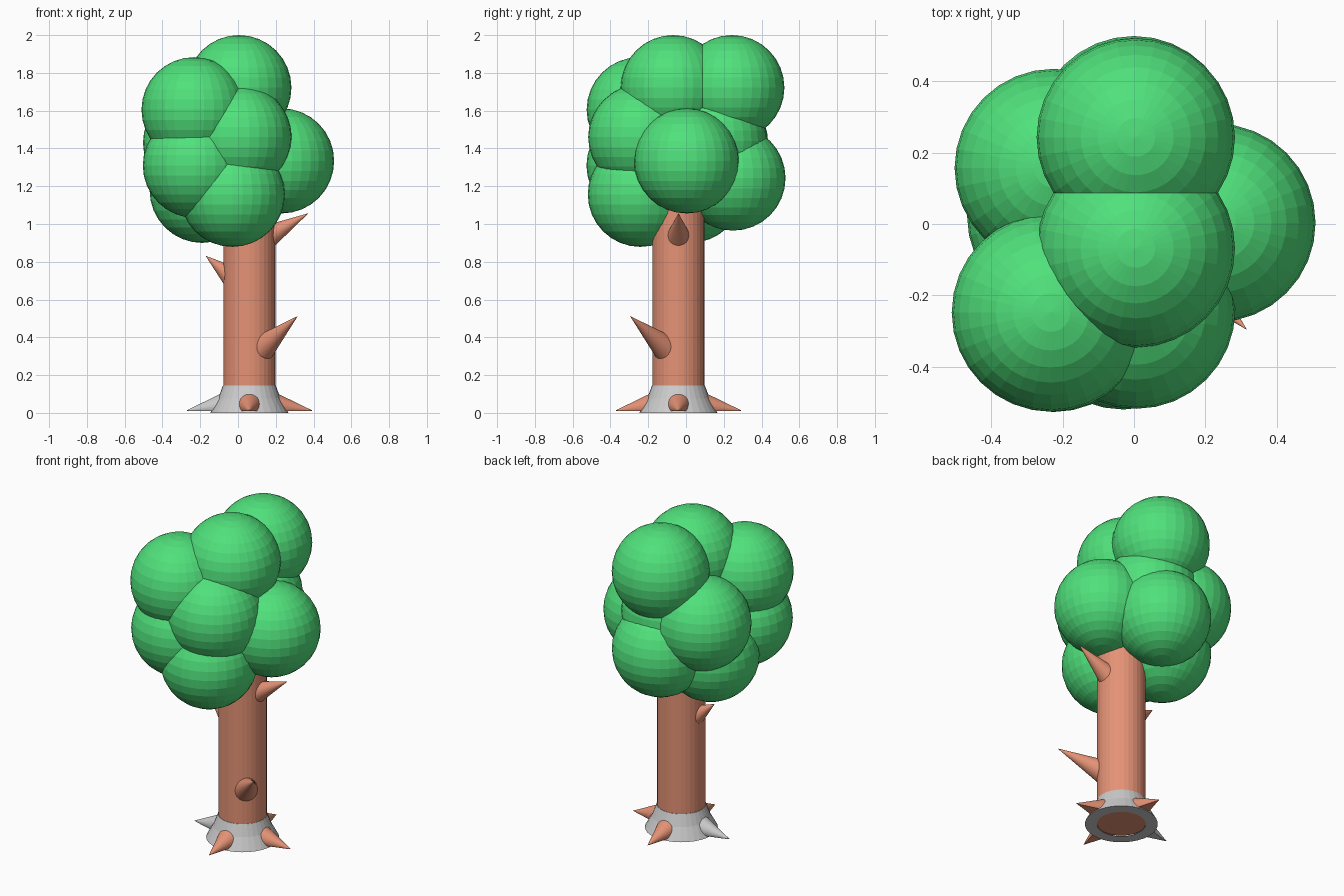
import bpy, bmesh
from math import cos, sin, pi
from mathutils import Vector, Matrix

if "Cube" in bpy.data.objects:
    bpy.data.objects.remove(bpy.data.objects["Cube"])


def material(name, rgb):
    m = bpy.data.materials.new(name)
    m.diffuse_color = (*rgb, 1)
    m.use_nodes = True
    m.node_tree.nodes["Principled BSDF"].inputs["Base Color"].default_value = m.diffuse_color
    return m


LEAF = material("leaf_green", (0.08, 0.75, 0.2))
BARK = material("bark", (0.78, 0.29, 0.18))
TX, TY, TR = 0.06, -0.04, 0.138      # trunk centre and radius


def finish(bm, name, mat=None):
    bmesh.ops.recalc_face_normals(bm, faces=bm.faces)
    me = bpy.data.meshes.new(name)
    bm.to_mesh(me)
    bm.free()
    ob = bpy.data.objects.new(name, me)
    bpy.context.collection.objects.link(ob)
    if mat:
        me.materials.append(mat)
    return ob


def spike(name, angle, base, tip, radius, mat, floor=None):
    """Cone pointing away from the trunk; base and tip are (distance, z)."""
    d = Vector((cos(angle), sin(angle), 0))
    a, b = (Vector((TX, TY, 0)) + d * r + Vector((0, 0, z)) for r, z in (base, tip))
    axis = b - a
    rot = axis.to_track_quat('Z', 'Y').to_matrix().to_4x4()
    bm = bmesh.new()
    bmesh.ops.create_cone(bm, cap_ends=True, segments=32, radius1=radius, radius2=0,
                          depth=axis.length,
                          matrix=Matrix.Translation((a + b) / 2) @ rot)
    if floor is not None:            # flat underside
        cut = bmesh.ops.bisect_plane(bm, geom=bm.verts[:] + bm.edges[:] + bm.faces[:],
                                     plane_co=(0, 0, floor), plane_no=(0, 0, -1),
                                     clear_outer=True)
        edges = [e for e in cut['geom_cut'] if isinstance(e, bmesh.types.BMEdge)]
        bmesh.ops.holes_fill(bm, edges=edges)
    return finish(bm, name, mat)


# Trunk
bm = bmesh.new()
z0, z1 = 0.004, 1.2
bmesh.ops.create_cone(bm, cap_ends=True, segments=32, radius1=TR, radius2=TR,
                      depth=z1 - z0, matrix=Matrix.Translation((TX, TY, (z0 + z1) / 2)))
finish(bm, "trunk", BARK)

# Flared grey collar, open where the trunk passes through
bm = bmesh.new()
profile = [(TR, 0.0), (0.207, 0.0), (0.166, 0.075), (0.14, 0.145), (TR, 0.145)]
rings = [[bm.verts.new((TX + r * cos(2 * pi * i / 32), TY + r * sin(2 * pi * i / 32), z))
          for i in range(32)] for r, z in profile]
for lo, hi in zip(rings, rings[1:]):
    for i in range(32):
        j = (i + 1) % 32
        bm.faces.new((lo[i], lo[j], hi[j], hi[i]))
finish(bm, "trunk_flare")

# Roots, the left one is grey
for name, turn, mat in (("root_right", 0, BARK), ("root_back", 1, BARK),
                        ("root_left", 2, None), ("root_front", 3, BARK)):
    spike(name, turn * pi / 2, (0.13, 0.04), (0.335, 0.012), 0.068, mat, floor=0.01)

# Branch stubs
spike("branch_low", -pi / 4, (0.10, 0.346), (0.363, 0.513), 0.07, BARK)
spike("branch_right", 0, (0.10, 0.934), (0.313, 1.057), 0.062, BARK)
spike("branch_left", pi, (0.10, 0.725), (0.232, 0.832), 0.056, BARK)

# Foliage balls
centres = [
    (0.005, 0.243, 1.722), (0.005, -0.068, 1.722),
    (-0.233, -0.248, 1.605), (-0.226, -0.249, 1.31),
    (0.006, -0.24, 1.46), (-0.03, -0.242, 1.157),
    (0.231, 0.003, 1.334), (0.0, 0.249, 1.243),
    (-0.19, 0.023, 1.178), (-0.225, 0.157, 1.43),
    (0.005, 0.15, 1.44),
]
for i, c in enumerate(centres):
    bm = bmesh.new()
    bmesh.ops.create_uvsphere(bm, u_segments=32, v_segments=16, radius=0.278,
                              matrix=Matrix.Translation(c))
    finish(bm, f"foliage_{i + 1}", LEAF)
